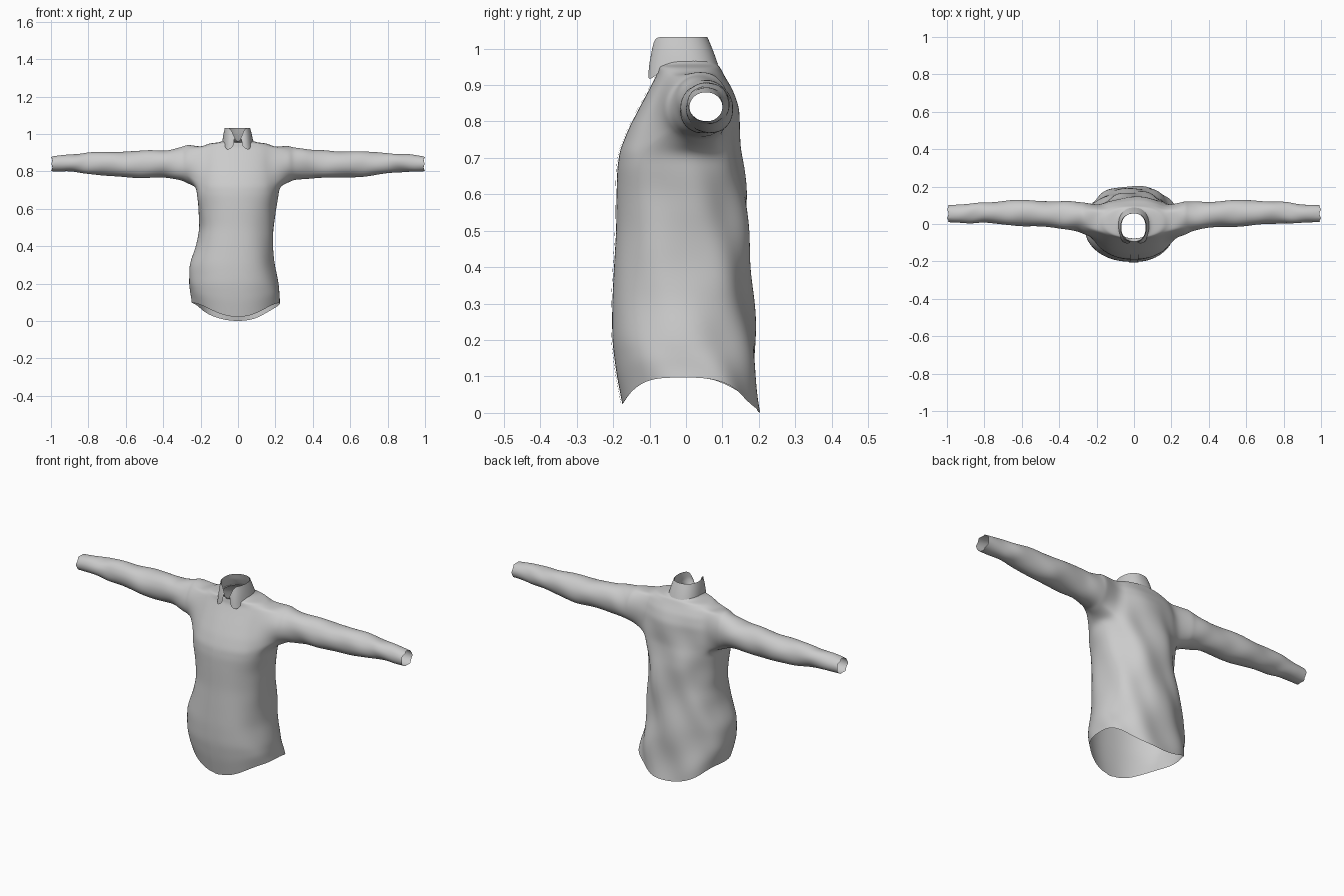
import bpy, bmesh, math

if "Cube" in bpy.data.objects:
    bpy.data.objects.remove(bpy.data.objects["Cube"])

N = 48  # columns around the torso, column 0 = centre front

# Torso sections: z, half width at -x, half width at +x, front y, back y
ROWS = [
    (0.00, .245, .228, -.175, .203), (0.10, .256, .224, -.192, .196),
    (0.20, .263, .214, -.203, .190), (0.30, .260, .194, -.203, .182),
    (0.40, .225, .190, -.198, .177), (0.50, .203, .192, -.192, .172),
    (0.60, .210, .200, -.191, .166), (0.67, .222, .214, -.189, .157),
    (0.72, .226, .222, -.182, .150), (0.78, .222, .222, -.158, .147),
    (0.84, .220, .220, -.127, .143), (0.89, .216, .216, -.100, .126),
    (0.925, .203, .203, -.082, .106), (0.948, .160, .160, -.078, .094),
    (0.956, .095, .095, -.076, .086), (0.970, .074, .072, -.084, .078),
    (1.00, .067, .062, -.098, .066), (1.032, .068, .062, -.094, .056)]
# Sleeve sections: |x|, centre y, centre z, radius y, radius z
SLEEVE = [
    (.255, .030, .837, .092, .106), (.30, .040, .839, .080, .090),
    (.40, .050, .840, .071, .073), (.60, .060, .836, .071, .071),
    (.80, .061, .844, .056, .056), (.90, .056, .845, .050, .047),
    (1.0, .055, .840, .046, .040)]


def densify(rows, n):
    out = []
    for a, b in zip(rows, rows[1:]):
        out += [tuple(p + (q - p) * k / n for p, q in zip(a, b)) for k in range(n)]
    return out + [rows[-1]]


def spow(v, p):
    return math.copysign(abs(v) ** p, v)


def body_point(row, a, grow=0.0):
    """Point on a torso section; a = 0 at the front, rising towards +x."""
    z, xl, xr, yf, yb = row
    s, c = spow(math.sin(a), .88), spow(math.cos(a), .88)
    # soft diagonal folds, fading at the front and near the neck
    fade = (1 - math.cos(a)) / 2 * max(0, min(1, (0.93 - z) * 5))
    fold = 0.006 * fade * (math.sin(7 * a + 14 * z) + .7 * math.sin(4 * a - 19 * z))
    grow += fold
    x = s * ((xr if s > 0 else xl) + grow)
    cy = (yf + yb) / 2
    y = cy + (-c) * ((yb - yf) / 2 + grow)
    # curved shirt-tail hem
    if z < 0.2:
        hem = .097 - (.075 * abs(math.cos(a)) ** 4 if math.cos(a) > 0
                      else .097 * abs(math.cos(a)) ** 2.2)
        z = hem + (0.2 - hem) * z / 0.2
    # V-shaped notch at the front of the collar
    if z > 0.96:
        d = math.atan2(math.sin(a), math.cos(a))
        z -= (z - 0.955) * .95 * math.exp(-(d / .38) ** 2)
    return (x, y, z)


def finish(bm, name, levels, thick=0):
    bmesh.ops.recalc_face_normals(bm, faces=bm.faces)
    me = bpy.data.meshes.new(name)
    bm.to_mesh(me)
    bm.free()
    for p in me.polygons:
        p.use_smooth = True
    ob = bpy.data.objects.new(name, me)
    bpy.context.collection.objects.link(ob)
    if thick:
        m = ob.modifiers.new("thickness", 'SOLIDIFY')
        m.thickness = thick
    m = ob.modifiers.new("smooth", 'SUBSURF')
    m.levels = m.render_levels = levels
    return ob


def strip(bm, rings, closed):
    n = len(rings[0])
    for r0, r1 in zip(rings, rings[1:]):
        for i in range(n if closed else n - 1):
            j = (i + 1) % n
            bm.faces.new((r0[i], r0[j], r1[j], r1[i]))


# Shirt body: lofted torso and neck band, open armholes joined to the sleeves
rows = densify(ROWS, 2)
bm = bmesh.new()
grid = [[bm.verts.new(body_point(r, 2 * math.pi * i / N)) for i in range(N)] for r in rows]
lo = next(i for i, r in enumerate(rows) if r[0] > .719)
hi = next(i for i, r in enumerate(rows) if r[0] > .924)
H = 5
holes = []
for side, mid in ((1, N // 4), (-1, 3 * N // 4)):
    ring = [grid[lo][c] for c in range(mid - H, mid + H)]
    ring += [grid[r][mid + H] for r in range(lo, hi)]
    ring += [grid[hi][c] for c in range(mid + H, mid - H, -1)]
    ring += [grid[r][mid - H] for r in range(hi, lo, -1)]
    holes.append((side, mid, ring))
for r in range(len(rows) - 1):
    for i in range(N):
        if lo <= r < hi and any(m - H <= i < m + H for _, m, _ in holes):
            continue
        j = (i + 1) % N
        bm.faces.new((grid[r][i], grid[r][j], grid[r + 1][j], grid[r + 1][i]))
for v in [v for g in grid[lo + 1:hi] for v in g if not v.link_faces]:
    bm.verts.remove(v)

# Sleeves grow out of each armhole, with slight creases
for side, mid, ring in holes:
    angs = [math.atan2(v.co.z - .83, v.co.y - .02) for v in ring]
    rings = [ring]
    for x, yc, zc, ry, rz in densify(SLEEVE, 3):
        k = .0035 * min(1, (1.0 - x) * 6)
        new = []
        for a in angs:
            f = k * (math.sin(24 * x + 2 * a + side) + .6 * math.sin(41 * x - 3 * a))
            wave = .008 * math.sin(3 * a) if x > .99 else 0
            new.append(bm.verts.new((side * (x - abs(wave)), yc + (ry + f) * math.cos(a),
                                     zc + (rz + f) * math.sin(a))))
        rings.append(new)
    strip(bm, rings, True)
    # round off the armhole seam
    near = ring + rings[1]
    for _ in range(3):
        bmesh.ops.smooth_vert(bm, verts=near, factor=.4, use_axis_x=True,
                              use_axis_y=True, use_axis_z=True)
finish(bm, "shirt_body", 2)

# Folded collar leaf: hangs from the neck band and runs down to two front points
bm = bmesh.new()
M = 36
rings = [[], [], []]
for i in range(M + 1):
    a = .22 + (2 * math.pi - .44) * i / M
    d = min(a, 2 * math.pi - a)
    tip = math.exp(-((d - .55) / .4) ** 2)
    top = body_point(ROWS[-1], a, .003)
    low = body_point(ROWS[-3], a, .010 + .012 * tip)
    low = (low[0], low[1] - .008 * tip, .957 - .042 * tip)
    mid = tuple((p + q) / 2 + (.1 * p if k < 2 else 0) * .3
                for k, (p, q) in enumerate(zip(top, low)))
    for ring, co in zip(rings, (top, mid, low)):
        ring.append(bm.verts.new(co))
strip(bm, rings, False)
finish(bm, "collar", 1)

# Button placket: a narrow raised band down the centre front
bm = bmesh.new()
rings = [[bm.verts.new(body_point(r, a, .003)) for a in (-.07, -.02, .03, .08)]
         for r in rows if r[0] < .95]
strip(bm, rings, False)
finish(bm, "button_placket", 1)
